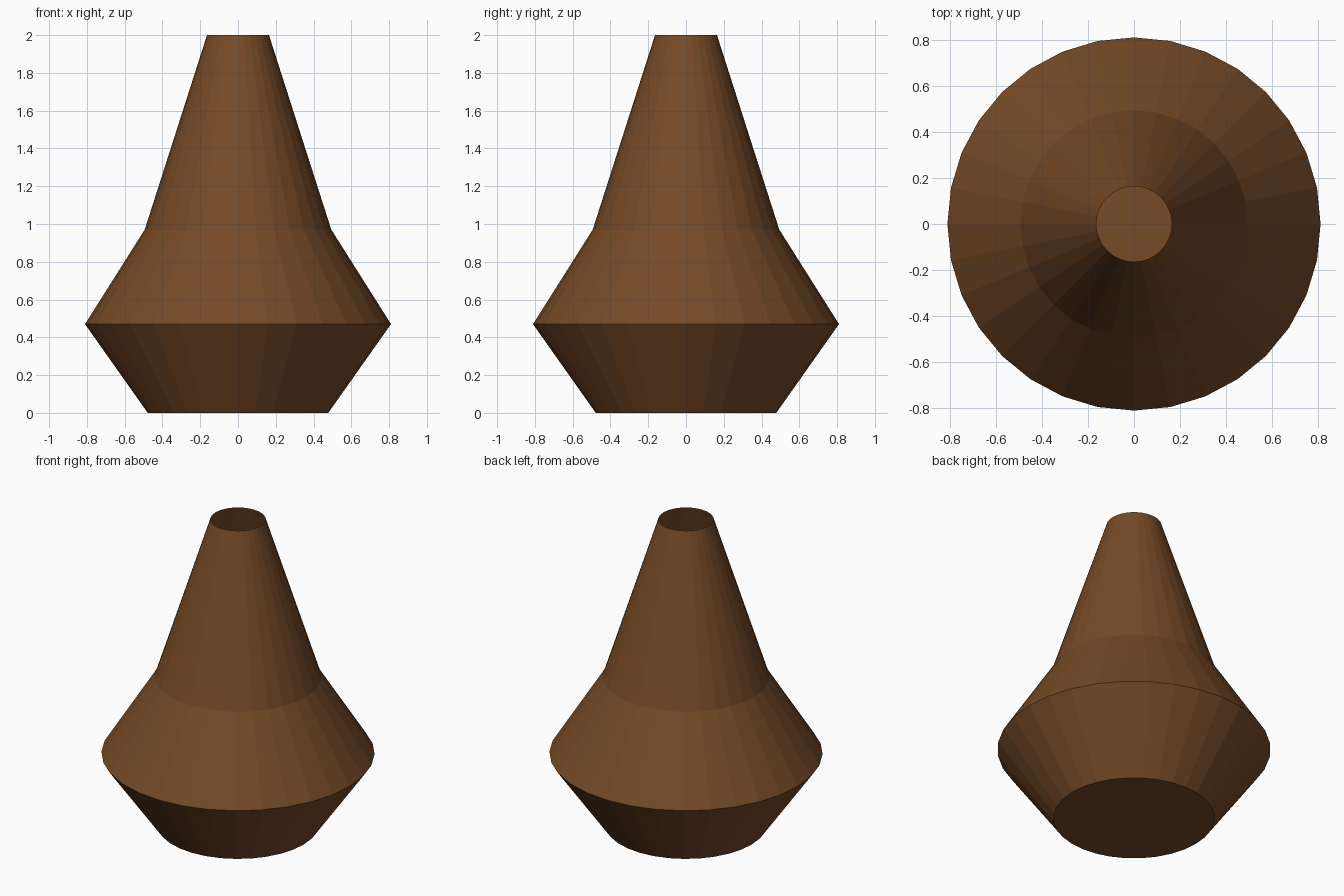
import bpy, bmesh, math

if "Cube" in bpy.data.objects:
    bpy.data.objects.remove(bpy.data.objects["Cube"])

SIDES = 32
# (radius, height) from the base up to the open mouth
PROFILE = [(0.478, 0.0), (0.81, 0.47), (0.494, 0.97), (0.164, 2.0)]

clay = bpy.data.materials.new("brown_clay")
clay.diffuse_color = (0.18, 0.068, 0.02, 1)
clay.use_nodes = True
clay.node_tree.nodes["Principled BSDF"].inputs["Base Color"].default_value = clay.diffuse_color

bm = bmesh.new()


def ring(radius, z):
    return [bm.verts.new((radius * math.cos(2 * math.pi * i / SIDES),
                          radius * math.sin(2 * math.pi * i / SIDES), z))
            for i in range(SIDES)]


# thin wall: lathed bands between the rings
rings = [ring(r, z) for r, z in PROFILE]
for low, high in zip(rings, rings[1:]):
    for i in range(SIDES):
        j = (i + 1) % SIDES
        bm.faces.new((low[i], low[j], high[j], high[i]))

# closed floor, open mouth
bm.faces.new(rings[0][::-1])

mesh = bpy.data.meshes.new("vase")
bm.to_mesh(mesh)
bm.free()
mesh.materials.append(clay)
vase = bpy.data.objects.new("vase", mesh)
bpy.context.collection.objects.link(vase)
